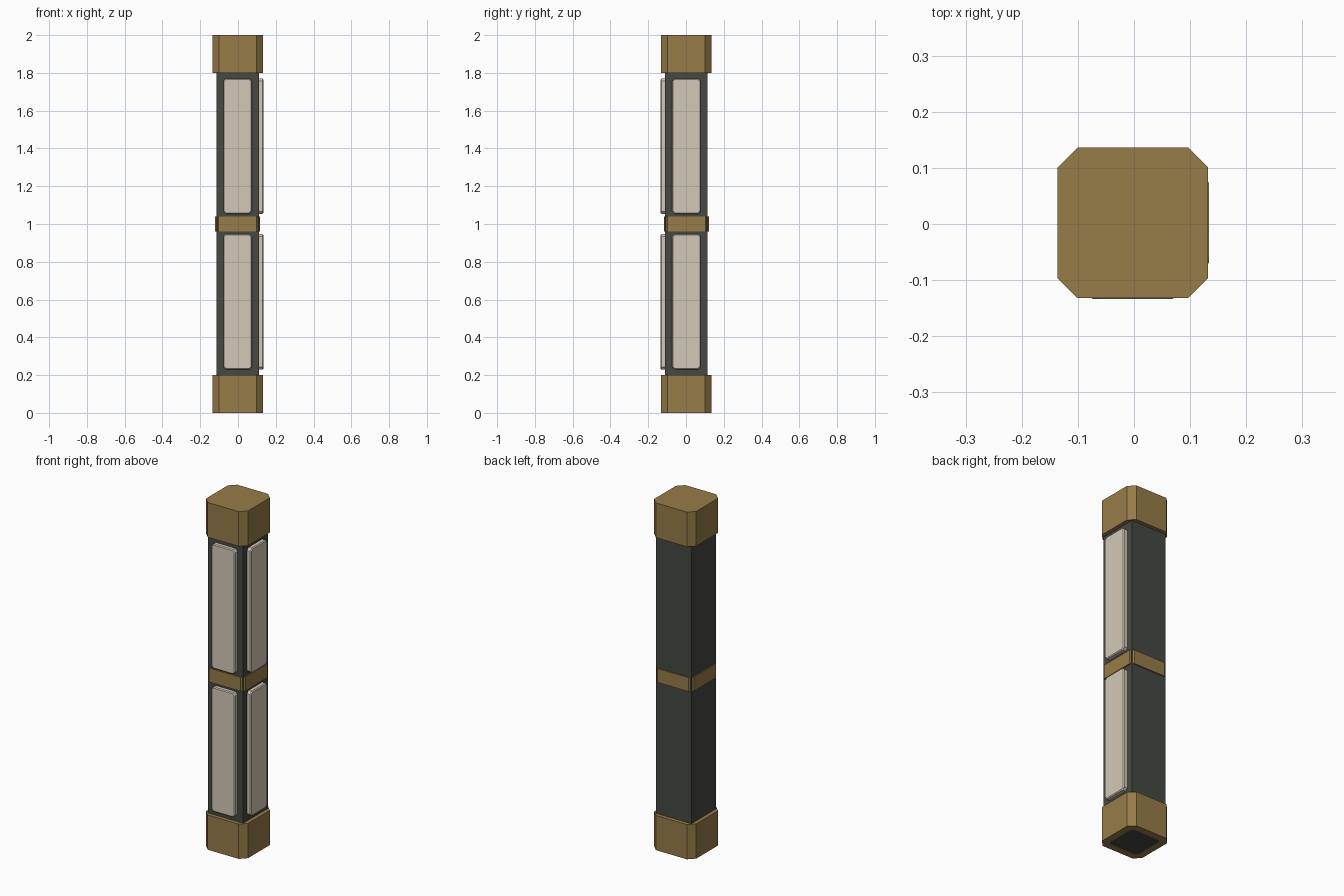
import bpy, bmesh
from mathutils import Matrix, Vector

if "Cube" in bpy.data.objects:
    bpy.data.objects.remove(bpy.data.objects["Cube"])

CX, CY = -0.002, 0.002   # shaft axis: panels on two sides shift it slightly


def material(name, rgb):
    m = bpy.data.materials.new(name)
    m.diffuse_color = (*rgb, 1)
    m.use_nodes = True
    m.node_tree.nodes["Principled BSDF"].inputs["Base Color"].default_value = m.diffuse_color
    return m


BRASS = material("brass", (0.31, 0.20, 0.065))
DARK = material("dark_metal", (0.06, 0.065, 0.055))
CREAM = material("cream_panel", (0.65, 0.59, 0.48))


def finish(name, bm, *mats):
    bmesh.ops.recalc_face_normals(bm, faces=bm.faces)
    me = bpy.data.meshes.new(name)
    bm.to_mesh(me)
    bm.free()
    for m in mats:
        me.materials.append(m)
    ob = bpy.data.objects.new(name, me)
    bpy.context.collection.objects.link(ob)
    return ob


def cut_rect(hx, hy, c):
    """Rectangle outline with chamfered corners."""
    if c == 0:
        return [(-hx, -hy), (hx, -hy), (hx, hy), (-hx, hy)]
    return [(-hx + c, -hy), (hx - c, -hy), (hx, -hy + c), (hx, hy - c),
            (hx - c, hy), (-hx + c, hy), (-hx, hy - c), (-hx, -hy + c)]


def prism(outline, z0, z1):
    bm = bmesh.new()
    face = bm.faces.new([bm.verts.new((x, y, z0)) for x, y in outline])
    ext = bmesh.ops.extrude_face_region(bm, geom=[face], use_keep_orig=True)
    verts = [g for g in ext["geom"] if isinstance(g, bmesh.types.BMVert)]
    bmesh.ops.translate(bm, verts=verts, vec=(0, 0, z1 - z0))
    bmesh.ops.recalc_face_normals(bm, faces=bm.faces)
    return bm


def upright(name, half, chamfer, z0, z1, mat, foot=False):
    bm = prism(cut_rect(half, half, chamfer), z0, z1)
    if foot:  # dark underside inset
        bm.faces.ensure_lookup_table()
        low = min(bm.faces, key=lambda f: f.calc_center_median().z)
        bmesh.ops.inset_individual(bm, faces=[low], thickness=0.042)
        low.material_index = 1
    bmesh.ops.translate(bm, verts=bm.verts, vec=(CX, CY, 0))
    return finish(name, bm, mat, DARK)


# Shaft, end caps and middle band
upright("shaft", 0.112, 0, 0.05, 1.95, DARK)
upright("bottom_cap", 0.134, 0.035, 0, 0.2, BRASS, foot=True)
upright("top_cap", 0.134, 0.035, 1.8, 2.0, BRASS)
upright("middle_band", 0.119, 0.019, 0.96, 1.04, BRASS)


def panel(name, zc, turn):
    """Raised panel with cut corners and a bevelled rim, facing -y then turned."""
    bm = prism(cut_rect(0.076, 0.359, 0.014), 0.105, 0.136)
    rim = [e for e in bm.edges if all(v.co.z > 0.13 for v in e.verts)]
    bmesh.ops.bevel(bm, geom=rim, offset=0.005, segments=1, affect='EDGES')
    bm.transform(Matrix.Translation(Vector((CX, CY, zc)))
                 @ Matrix.Rotation(turn, 4, 'Z')
                 @ Matrix.Rotation(1.5707963, 4, 'X'))
    finish(name, bm, CREAM)


# Panels on the front and right sides only
for side, turn in (("front", 0), ("right", 1.5707963)):
    for level, zc in (("lower", 0.588), ("upper", 1.412)):
        panel(f"{side}_{level}_panel", zc, turn)
